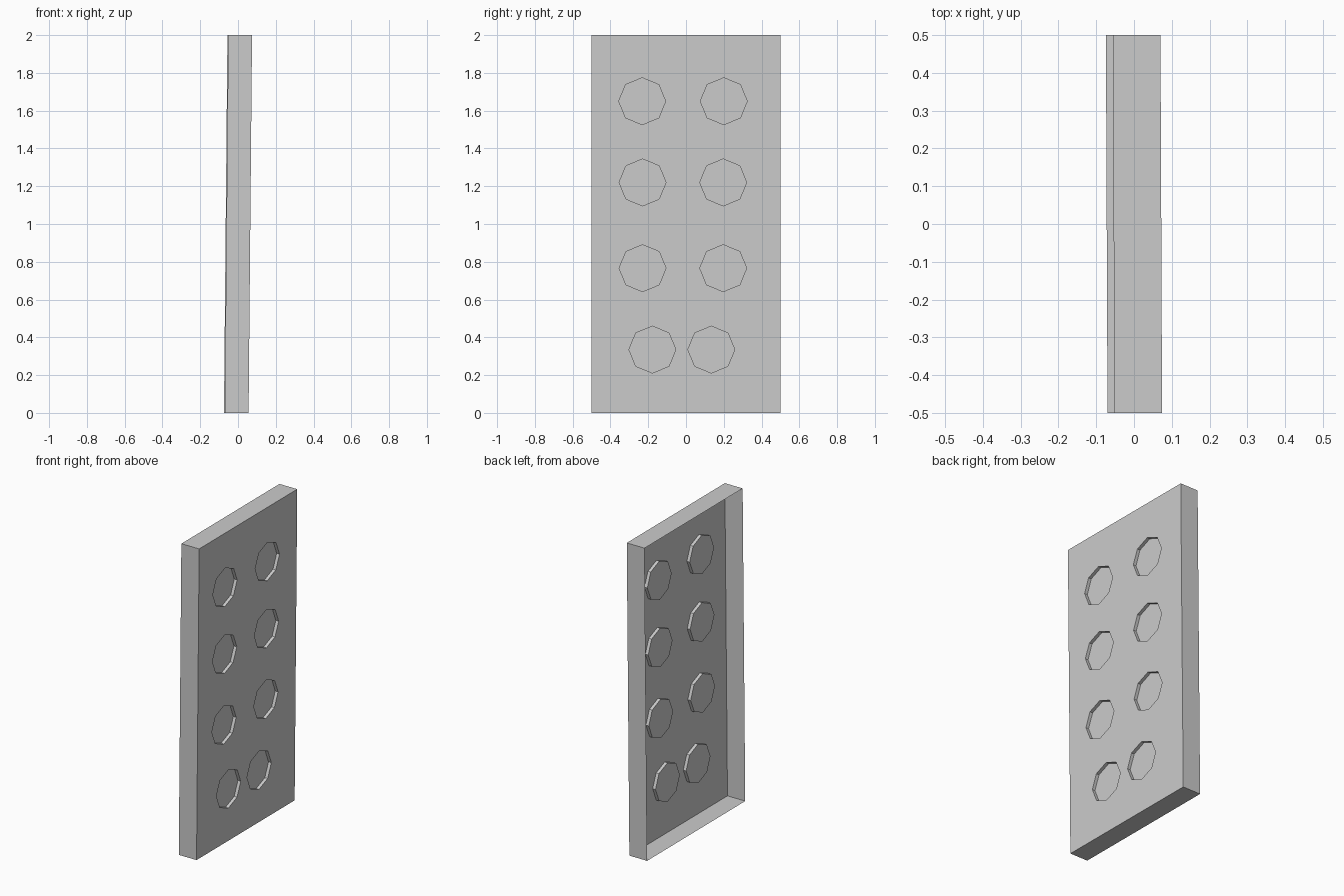
import bpy, bmesh
from math import cos, sin, pi

if "Cube" in bpy.data.objects:
    bpy.data.objects.remove(bpy.data.objects["Cube"])

HALF_DEPTH, RECESS, RADIUS = 0.063, 0.02, 0.124
# centres (y, z) of the eight octagonal dimples
CENTRES = [(-0.232, 1.65), (0.20, 1.65), (-0.23, 1.22), (0.197, 1.22),
           (-0.23, 0.766), (0.197, 0.766), (-0.178, 0.335), (0.134, 0.335)]

bm = bmesh.new()


def loop(points, x):
    return [bm.verts.new((x, y, z)) for y, z in points]


def bridge(a, b):
    n = len(a)
    for i in range(n):
        j = (i + 1) % n
        bm.faces.new((a[i], b[i], b[j], a[j]))


def close(ring):
    n = len(ring)
    return [bm.edges.get((ring[i], ring[(i + 1) % n])) for i in range(n)]


# shallow outer rim, open at the back
outline = [(-0.5, 0), (0.5, 0), (0.5, 2), (-0.5, 2)]
front = loop(outline, HALF_DEPTH)
bridge(front, loop(outline, -HALF_DEPTH))
edges = close(front)

# octagonal dimples: side walls and floor
for cy, cz in CENTRES:
    pts = [(cy + RADIUS * cos(k * pi / 4), cz + RADIUS * sin(k * pi / 4)) for k in range(8)]
    top = loop(pts, HALF_DEPTH)
    floor = loop(pts, HALF_DEPTH - RECESS)
    bridge(floor, top)
    bm.faces.new(floor)
    edges += close(top)

# front panel around the dimples
bmesh.ops.triangle_fill(bm, use_beauty=True, edges=edges, normal=(1, 0, 0))
bmesh.ops.recalc_face_normals(bm, faces=bm.faces)
if next(f for f in bm.faces if front[0] in f.verts and abs(f.normal.x) > 0.9).normal.x < 0:
    bmesh.ops.reverse_faces(bm, faces=bm.faces)

# slight lean of the whole panel
for v in bm.verts:
    v.co.x += 0.0092 * (v.co.z - 1) - 0.0043 * v.co.y

mesh = bpy.data.meshes.new("dimpled_panel")
bm.to_mesh(mesh)
bm.free()
bpy.context.collection.objects.link(bpy.data.objects.new("dimpled_panel", mesh))
